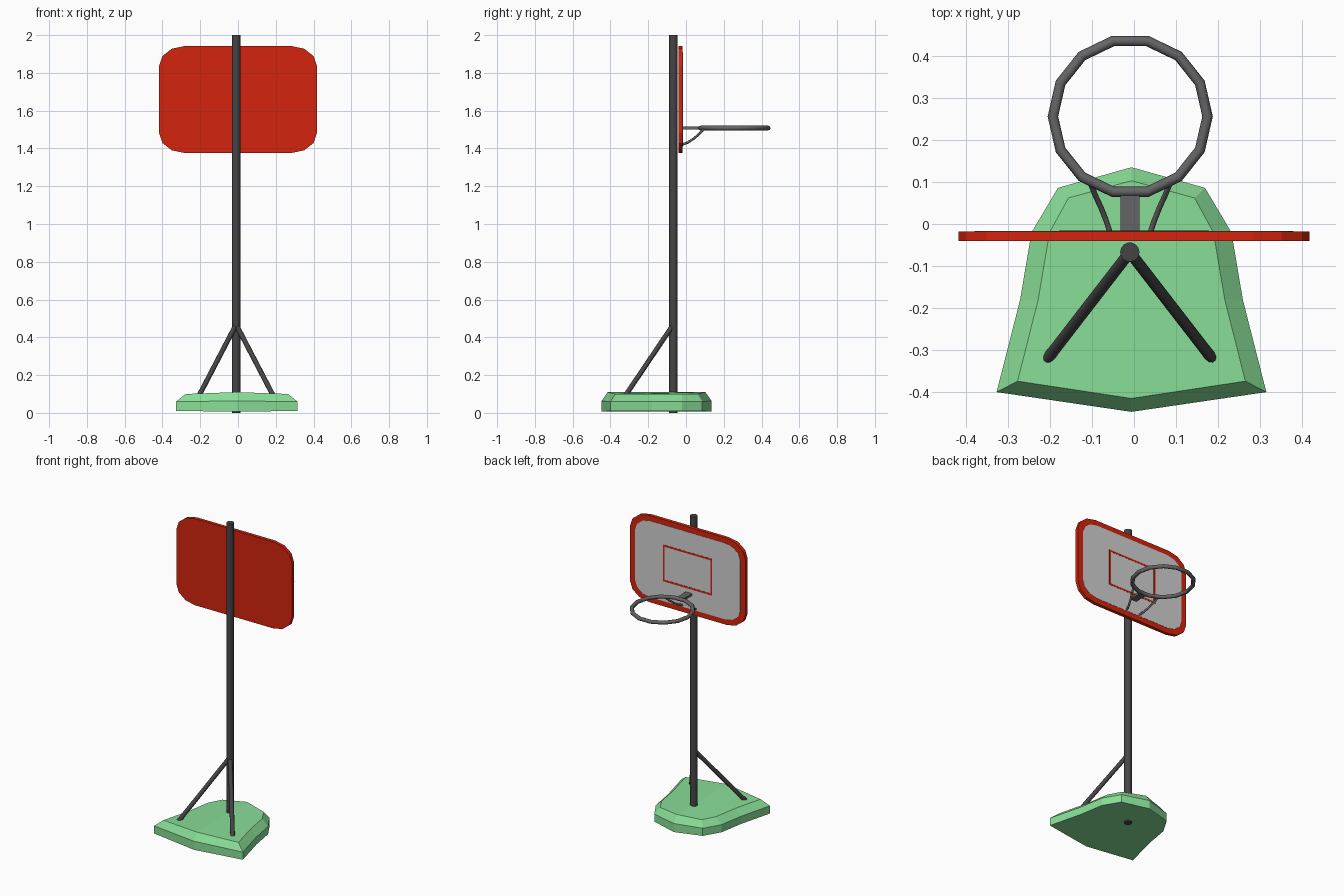
import bpy, bmesh, math
from mathutils import Vector

if "Cube" in bpy.data.objects:
    bpy.data.objects.remove(bpy.data.objects["Cube"])


def mat(name, r, g, b):
    m = bpy.data.materials.new(name)
    m.diffuse_color = (r, g, b, 1)
    m.use_nodes = True
    m.node_tree.nodes["Principled BSDF"].inputs["Base Color"].default_value = m.diffuse_color
    return m


GREEN = mat("green", 0.25, 0.73, 0.31)
RED = mat("red", 0.66, 0.017, 0.004)
WHITE = mat("panel_grey", 0.64, 0.64, 0.64)
DARK = mat("dark_grey", 0.06, 0.06, 0.062)
GREY = mat("rim_grey", 0.13, 0.13, 0.135)


def finish(name, bm, material, smooth=False):
    bmesh.ops.recalc_face_normals(bm, faces=bm.faces[:])
    me = bpy.data.meshes.new(name)
    bm.to_mesh(me)
    bm.free()
    me.materials.append(material)
    for p in me.polygons:
        p.use_smooth = smooth and len(p.vertices) == 4
    ob = bpy.data.objects.new(name, me)
    bpy.context.collection.objects.link(ob)
    return ob


def sweep(name, pts, r, sides, material, closed=False):
    """Round tube along a path of points."""
    bm = bmesh.new()
    pts = [Vector(p) for p in pts]
    n = len(pts)
    rings = []
    for i, p in enumerate(pts):
        a = pts[(i - 1) % n] if closed or i > 0 else p
        b = pts[(i + 1) % n] if closed or i < n - 1 else p
        t = (b - a).normalized()
        up = Vector((0, 0, 1)) if abs(t.z) < 0.95 else Vector((0, 1, 0))
        u = t.cross(up).normalized()
        v = u.cross(t)
        rings.append([bm.verts.new(p + r * (u * math.cos(k * math.tau / sides)
                                            + v * math.sin(k * math.tau / sides)))
                      for k in range(sides)])
    for i in range(n if closed else n - 1):
        A, B = rings[i], rings[(i + 1) % n]
        for k in range(sides):
            j = (k + 1) % sides
            bm.faces.new((A[k], A[j], B[j], B[k]))
    if not closed:
        bm.faces.new(rings[0])
        bm.faces.new(rings[-1])
    return finish(name, bm, material, True)


def box(name, lo, hi, material):
    bm = bmesh.new()
    bmesh.ops.create_cube(bm, size=1)
    for v in bm.verts:
        v.co = [l + (c + 0.5) * (h - l) for c, l, h in zip(v.co, lo, hi)]
    return finish(name, bm, material)


def rounded_plate(name, hx, z0, z1, rx, rz, y0, y1, material):
    """Upright plate with three-segment rounded corners."""
    prof = []
    for q in range(4):
        sx, sz = (1, 1, -1, -1)[q] if q != 1 else -1, (1 if q < 2 else -1)
        sx = (1, -1, -1, 1)[q]
        cz = z1 - rz if sz > 0 else z0 + rz
        for k in range(4):
            a = math.radians(q * 90 + k * 30)
            prof.append((sx * (hx - rx) + rx * math.cos(a), cz + rz * math.sin(a)))
    bm = bmesh.new()
    f = bm.faces.new([bm.verts.new((x, y0, z)) for x, z in prof])
    ext = bmesh.ops.extrude_face_region(bm, geom=[f])["geom"]
    for v in ext:
        if isinstance(v, bmesh.types.BMVert):
            v.co.y = y1
    return finish(name, bm, material)


# Weighted base: half outlines mirrored about the centre line, three levels
CX = -0.006
outer = [(0, -0.447), (0.321, -0.40), (0.265, -0.18), (0.238, -0.02), (0.175, 0.086), (0, 0.135)]
inner = [(0, -0.415), (0.271, -0.374), (0.222, -0.18), (0.195, -0.02), (0.15, 0.062), (0, 0.103)]


def base():
    bm = bmesh.new()
    loops = []
    for prof, z, mid in ((outer, 0.01, 0.007), (outer, 0.06, 0.063), (inner, 0.1, 0.11)):
        full = prof + [(-x, y) for x, y in prof[-2:0:-1]]
        loops.append([bm.verts.new((CX + x, y, mid if x == 0 else z)) for x, y in full])
    n = len(loops[0])
    for A, B in zip(loops, loops[1:]):
        for k in range(n):
            j = (k + 1) % n
            bm.faces.new((A[k], A[j], B[j], B[k]))
    for L in (loops[0], loops[2]):
        bm.faces.new(L[:6])
        bm.faces.new(L[5:] + L[:1])
    finish("base", bm, GREEN)


base()

# Pole and its two slanted braces
PX, PY = -0.01, -0.067
sweep("pole", [(PX, PY, 0), (PX, PY, 2)], 0.023, 14, DARK)
for side, s in (("left", -1), ("right", 1)):
    sweep("brace_" + side, [(PX + s * 0.197, -0.322, 0.09), (PX, PY, 0.468)], 0.0135, 10, DARK)

# Backboard, pale panel and target frame on the hoop side
rounded_plate("backboard", 0.418, 1.376, 1.942, 0.135, 0.105, -0.04, -0.018, RED)
rounded_plate("backboard_panel", 0.38, 1.41, 1.908, 0.11, 0.085, -0.019, -0.0165, WHITE)
W = 0.012
for s in (-1, 1):
    x = s * 0.172
    box("target_side", (x - W / 2, -0.018, 1.54), (x + W / 2, -0.0155, 1.78), RED)
for z in (1.546, 1.774):
    box("target_bar", (-0.166, -0.018, z - W / 2), (0.166, -0.0155, z + W / 2), RED)

# Rim with fourteen straight sections
RX, RY, RZ = -0.009, 0.256, 1.508
sweep("rim", [(RX + 0.184 * math.cos(k * math.tau / 14), RY + 0.184 * math.sin(k * math.tau / 14), RZ)
              for k in range(14)], 0.0125, 8, GREY, True)

# Rim bracket and curved struts
box("rim_bracket", (-0.032, -0.02, 1.501), (0.013, 0.07, 1.515), GREY)
for side, s in (("left", -1), ("right", 1)):
    sweep("rim_strut_" + side, [(RX + s * a, y, z) for a, y, z in (
        (0.048, -0.02, 1.42), (0.058, 0.01, 1.432), (0.07, 0.04, 1.451),
        (0.083, 0.068, 1.475), (0.094, 0.095, 1.503))], 0.0065, 8, GREY)
